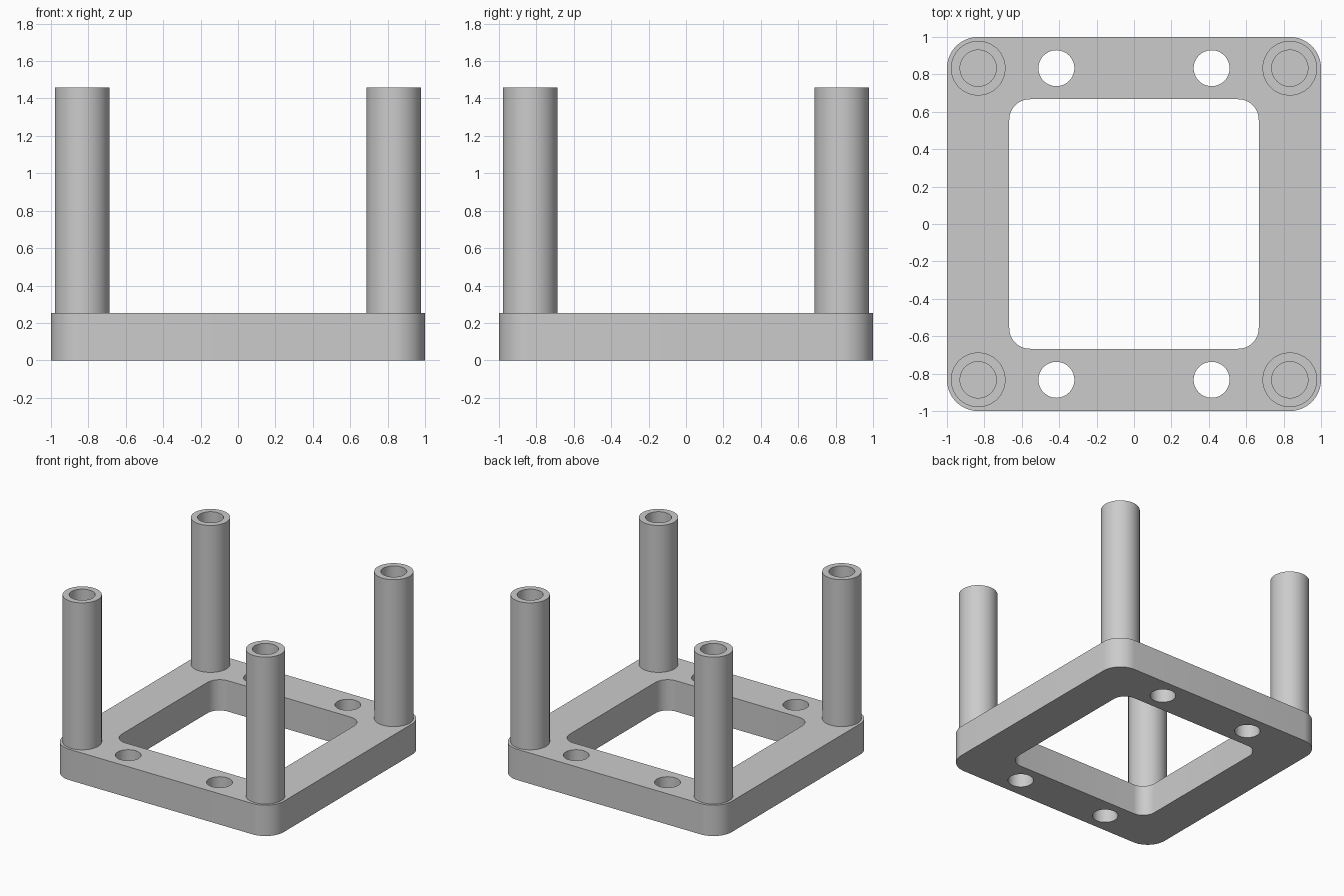
import bpy
import bmesh
import math

PLATE_TOP = 0.253
POST_TOP = 1.46
POST_POS = 0.833
BOLT_X = 0.415

cube = bpy.data.objects.get("Cube")
if cube:
    bpy.data.objects.remove(cube, do_unlink=True)

grey = bpy.data.materials.new("plain grey")
grey.use_nodes = True
colour = (0.6, 0.6, 0.6, 1)
grey.diffuse_color = colour
grey.node_tree.nodes["Principled BSDF"].inputs["Base Color"].default_value = colour


def finish(bm, name):
    mesh = bpy.data.meshes.new(name)
    bm.to_mesh(mesh)
    bm.free()
    mesh.materials.append(grey)
    obj = bpy.data.objects.new(name, mesh)
    bpy.context.collection.objects.link(obj)
    return obj


def rounded_block(name, half, radius, z0, z1):
    """Square block with rounded vertical corners."""
    bm = bmesh.new()
    bmesh.ops.create_cube(bm, size=1)
    for v in bm.verts:
        v.co = (v.co.x * 2 * half, v.co.y * 2 * half, z1 if v.co.z > 0 else z0)
    upright = [e for e in bm.edges if abs(e.verts[0].co.z - e.verts[1].co.z) > 0.01]
    bmesh.ops.bevel(bm, geom=upright, offset=radius, segments=12, profile=0.5,
                    affect='EDGES')
    return finish(bm, name)


def cylinder(name, x, y, radius, z0, z1):
    bm = bmesh.new()
    bmesh.ops.create_cone(bm, cap_ends=True, segments=64, radius1=radius,
                          radius2=radius, depth=z1 - z0)
    bmesh.ops.translate(bm, verts=bm.verts, vec=(x, y, (z0 + z1) / 2))
    return finish(bm, name)


def cut(target, cutter):
    """Subtract the cutter and remove it."""
    mod = target.modifiers.new("cut", 'BOOLEAN')
    mod.operation = 'DIFFERENCE'
    mod.solver = 'EXACT'
    mod.object = cutter
    bpy.context.view_layer.objects.active = target
    bpy.ops.object.modifier_apply(modifier=mod.name)
    bpy.data.objects.remove(cutter, do_unlink=True)


def smooth(obj):
    bpy.ops.object.select_all(action='DESELECT')
    obj.select_set(True)
    bpy.context.view_layer.objects.active = obj
    bpy.ops.object.shade_smooth_by_angle(angle=math.radians(30))


# Base frame with square window and four bolt holes
frame = rounded_block("base_frame", 1.0, 0.167, 0, PLATE_TOP)
cut(frame, rounded_block("window_cutter", 0.667, 0.11, -0.1, PLATE_TOP + 0.1))
for sx in (-1, 1):
    for sy in (-1, 1):
        cut(frame, cylinder("bolt_hole_cutter", sx * BOLT_X, sy * POST_POS,
                            0.096, -0.1, PLATE_TOP + 0.1))
smooth(frame)

# Hollow corner posts, closed at the bottom by the frame
for sx, side in ((-1, "right"), (1, "left")):
    for sy, end in ((-1, "front"), (1, "back")):
        x, y = sx * POST_POS, sy * POST_POS
        post = cylinder(f"{end}_{side}_post", x, y, 0.146, PLATE_TOP - 0.01, POST_TOP)
        cut(post, cylinder("bore_cutter", x, y, 0.097, PLATE_TOP, POST_TOP + 0.1))
        smooth(post)
